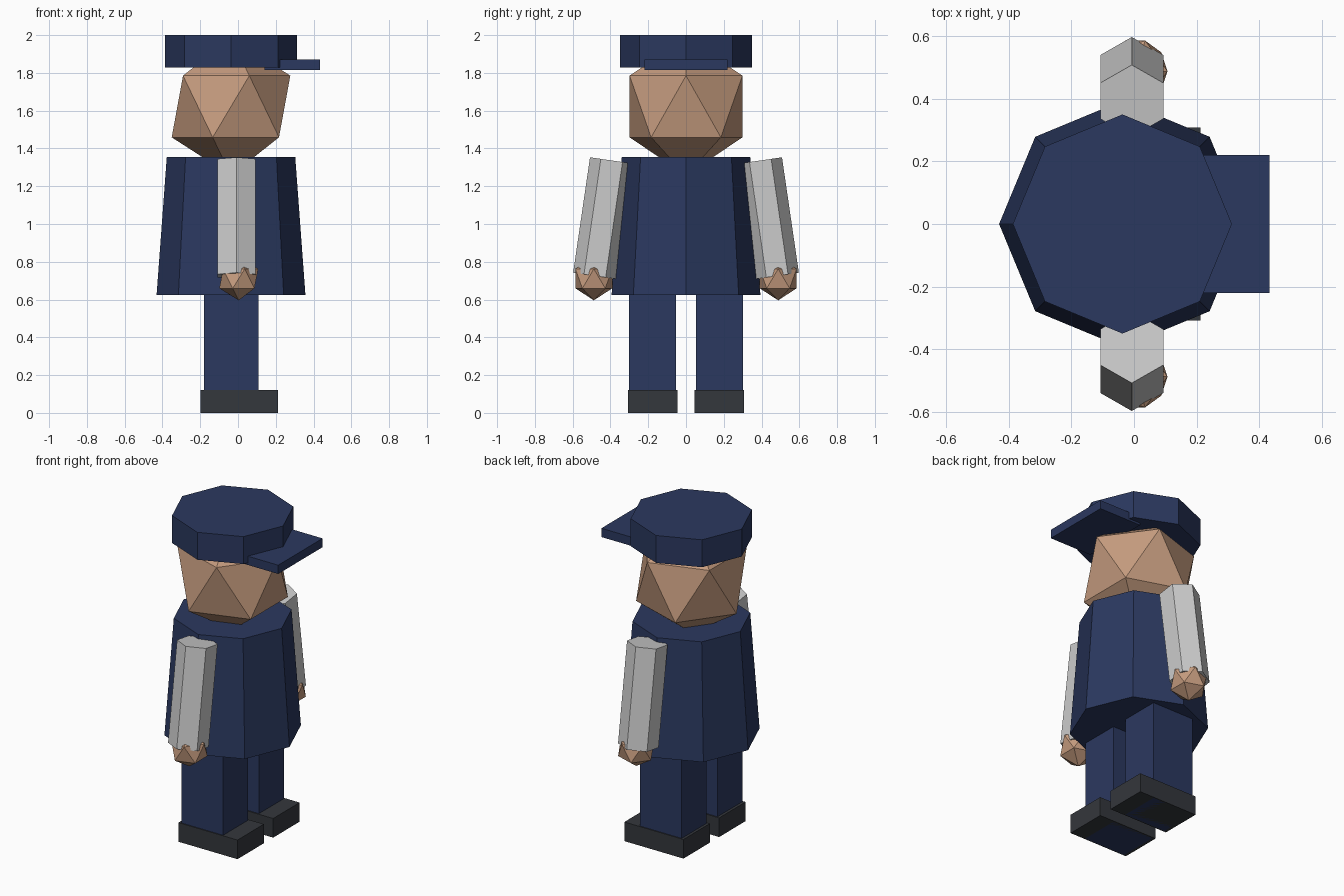
import bpy

if "Cube" in bpy.data.objects:
    bpy.data.objects.remove(bpy.data.objects["Cube"])

CX = -0.037   # common axis of coat, head, cap and legs


def material(name, rgb):
    m = bpy.data.materials.new(name)
    m.diffuse_color = (*rgb, 1)
    m.use_nodes = True
    m.node_tree.nodes["Principled BSDF"].inputs["Base Color"].default_value = m.diffuse_color
    return m


NAVY = material("navy cloth", (0.024, 0.04, 0.115))
SKIN = material("skin", (0.56, 0.33, 0.21))
DARK = material("dark leather", (0.034, 0.038, 0.045))


def finish(name, mat):
    ob = bpy.context.object
    ob.name = name
    if mat:
        ob.data.materials.append(mat)
    return ob


def box(name, x, y, z, mat):
    """Box from (min, max) ranges on each axis."""
    bpy.ops.mesh.primitive_cube_add(size=1, location=[sum(r) / 2 for r in (x, y, z)])
    ob = finish(name, mat)
    ob.scale = [r[1] - r[0] for r in (x, y, z)]
    return ob


def prism(name, sides, r_bottom, r_top, height, loc, mat=None, tilt=0):
    bpy.ops.mesh.primitive_cone_add(vertices=sides, radius1=r_bottom, radius2=r_top,
                                    depth=height, location=loc, rotation=(tilt, 0, 0))
    return finish(name, mat)


def ball(name, radius, loc, mat, stretch=1):
    bpy.ops.mesh.primitive_ico_sphere_add(subdivisions=1, radius=radius, location=loc)
    ob = finish(name, mat)
    ob.scale.z = stretch
    return ob


# Coat, head and cap
prism("coat", 8, 0.394, 0.34, 0.73, (CX, 0, 0.99), NAVY)
ball("head", 0.351, (CX, 0, 1.622), SKIN, 1.04)
prism("cap", 8, 0.35, 0.35, 0.172, (CX, 0, 1.914), NAVY)
box("cap_brim", (0.14, 0.433), (-0.22, 0.22), (1.815, 1.87), NAVY)

# Paired limbs
for side, s in (("right", -1), ("left", 1)):
    box(side + "_leg", (-0.181, 0.108), sorted((s * 0.053, s * 0.302)), (0, 0.70), NAVY)
    box(side + "_shoe", (-0.198, 0.212), sorted((s * 0.046, s * 0.308)), (0, 0.12), DARK)
    prism(side + "_arm", 6, 0.116, 0.116, 0.617, (-0.007, s * 0.438, 1.031), tilt=s * 0.145)
    ball(side + "_hand", 0.115, (0.004, s * 0.488, 0.711), SKIN)
